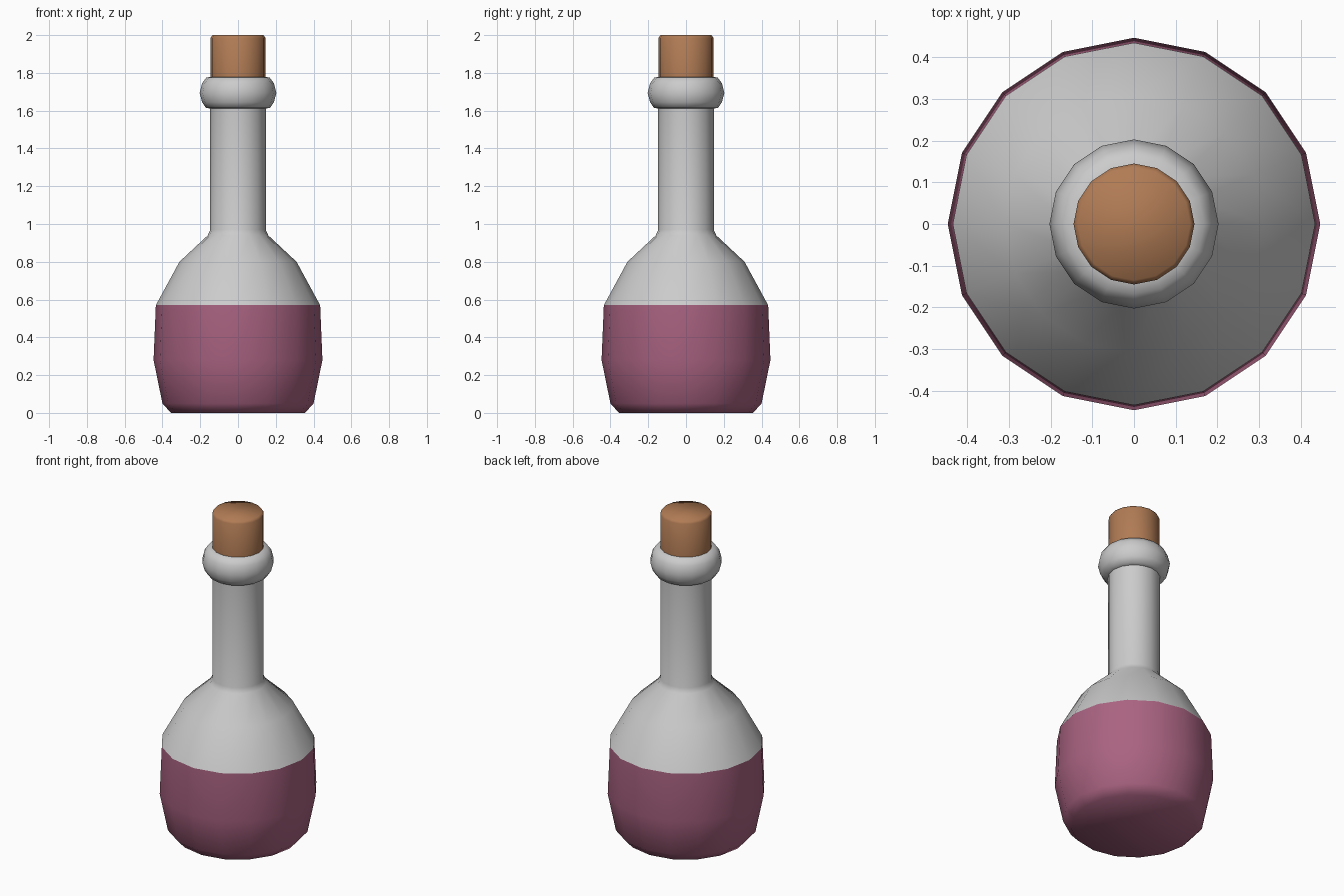
import bpy, bmesh, math

if "Cube" in bpy.data.objects:
    bpy.data.objects.remove(bpy.data.objects["Cube"])

SIDES = 16


def material(name, color):
    m = bpy.data.materials.new(name)
    m.diffuse_color = (*color, 1)
    m.use_nodes = True
    m.node_tree.nodes["Principled BSDF"].inputs["Base Color"].default_value = m.diffuse_color
    return m


def lathe(name, profile, mat=None, bottom=False, top=False, angle=50):
    """Revolve (radius, z) points around z, with optional flat end caps."""
    bm = bmesh.new()
    rings = [[bm.verts.new((r * math.cos(2 * math.pi * i / SIDES),
                            r * math.sin(2 * math.pi * i / SIDES), z))
              for i in range(SIDES)] for r, z in profile]
    for lo, hi in zip(rings, rings[1:]):
        for i in range(SIDES):
            j = (i + 1) % SIDES
            bm.faces.new((lo[i], lo[j], hi[j], hi[i]))
    if bottom:
        bm.faces.new(rings[0][::-1])
    if top:
        bm.faces.new(rings[-1])
    me = bpy.data.meshes.new(name)
    bm.to_mesh(me)
    bm.free()
    ob = bpy.data.objects.new(name, me)
    bpy.context.collection.objects.link(ob)
    if mat:
        me.materials.append(mat)
    bpy.ops.object.select_all(action='DESELECT')
    ob.select_set(True)
    bpy.context.view_layer.objects.active = ob
    bpy.ops.object.shade_smooth_by_angle(angle=math.radians(angle))
    return ob


wine = material("wine", (0.40, 0.125, 0.22))
cork = material("cork", (0.44, 0.20, 0.09))

# Filled lower part of the bottle
lathe("liquid_body", [(0.355, 0), (0.40, 0.05), (0.447, 0.28), (0.435, 0.57)],
      wine, bottom=True, angle=60)

# Clear shoulder and neck
lathe("glass_shoulder_and_neck",
      [(0.435, 0.57), (0.31, 0.80), (0.16, 0.94), (0.147, 0.97), (0.147, 1.62)])

# Rounded lip around the mouth
lathe("neck_lip", [(0.14, 1.61), (0.17, 1.615), (0.19, 1.645), (0.203, 1.693),
                   (0.19, 1.745), (0.168, 1.775), (0.14, 1.78)], angle=70)

# Stopper with a slightly bevelled top
lathe("cork_stopper", [(0.145, 1.77), (0.145, 1.985), (0.135, 2.0)],
      cork, top=True, angle=70)
